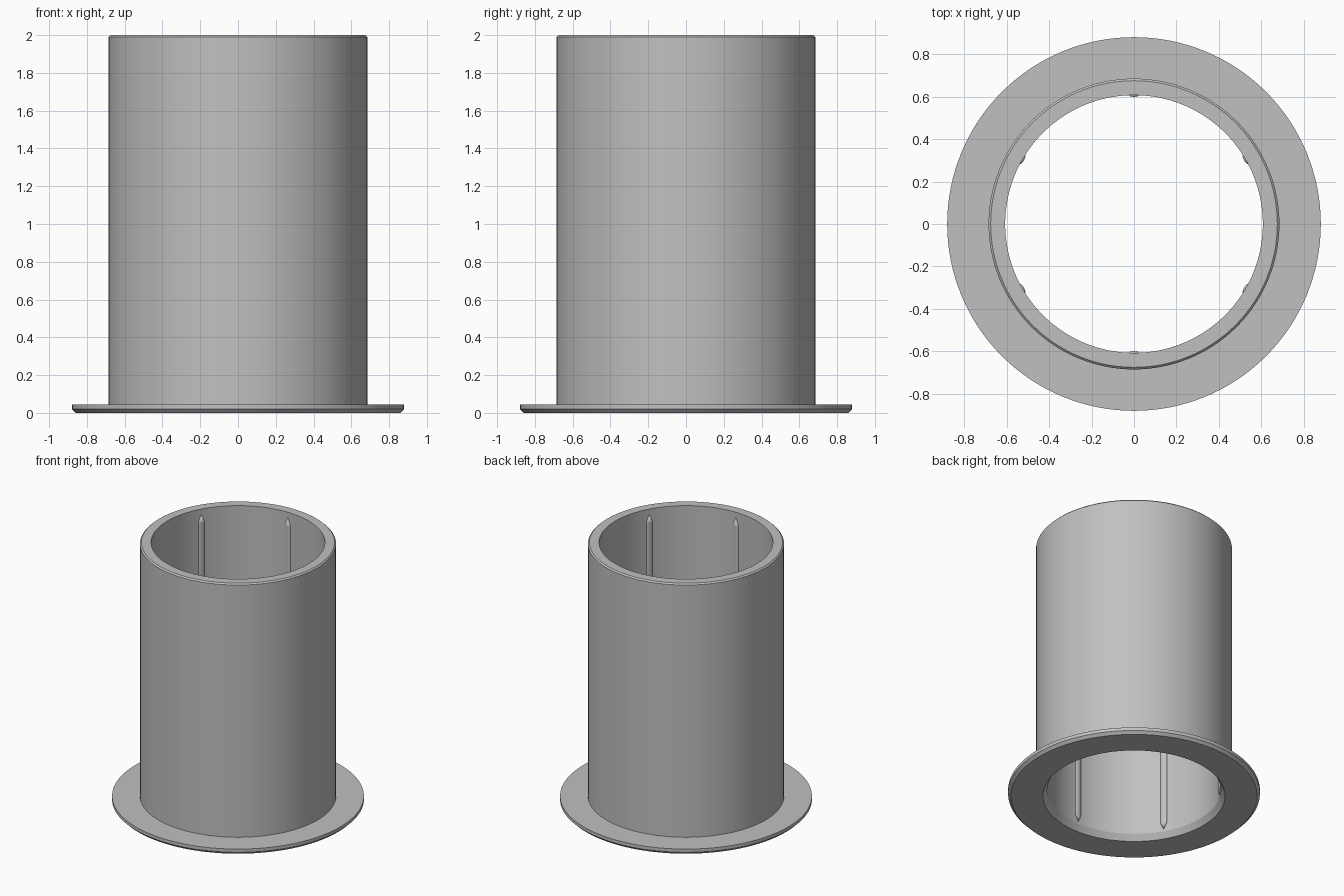
import bpy, bmesh, math
from mathutils import Matrix

cube = bpy.data.objects.get("Cube")
if cube:
    bpy.data.objects.remove(cube, do_unlink=True)

# One plain grey for everything
grey = bpy.data.materials.new("plain_grey")
grey.use_nodes = True
colour = (0.53, 0.53, 0.53, 1)
grey.diffuse_color = colour
grey.node_tree.nodes["Principled BSDF"].inputs["Base Color"].default_value = colour


def lathe(name, profile, steps, closed):
    """Spin a (radius, z) profile around the z axis."""
    bm = bmesh.new()
    verts = [bm.verts.new((r, 0, z)) for r, z in profile]
    edges = [bm.edges.new(pair) for pair in zip(verts, verts[1:])]
    if closed:
        edges.append(bm.edges.new((verts[-1], verts[0])))
    bmesh.ops.spin(bm, geom=verts + edges, cent=(0, 0, 0), axis=(0, 0, 1),
                   angle=math.tau, steps=steps, use_merge=True)
    bmesh.ops.remove_doubles(bm, verts=bm.verts, dist=1e-5)
    bmesh.ops.recalc_face_normals(bm, faces=bm.faces)
    mesh = bpy.data.meshes.new(name)
    bm.to_mesh(mesh)
    bm.free()
    mesh.materials.append(grey)
    obj = bpy.data.objects.new(name, mesh)
    bpy.context.collection.objects.link(obj)
    bpy.ops.object.select_all(action='DESELECT')
    obj.select_set(True)
    bpy.context.view_layer.objects.active = obj
    bpy.ops.object.shade_smooth_by_angle(angle=math.radians(25))
    return obj


# Flanged sleeve: chamfered flange, tube wall, chamfered rim, flared bore mouth
BORE = 0.607
lathe("flanged_sleeve", [
    (0.636, 0), (0.86, 0), (0.88, 0.02), (0.88, 0.045),
    (0.685, 0.045), (0.685, 1.99), (0.675, 2), (BORE, 2), (BORE, 0.045),
], 128, True)

# Six slim ribs inside the bore, tapering out at both ends
rib = lathe("bore_rib_1", [(0, 0.06), (1, 0.11), (1, 1.9), (0, 1.96)], 16, False)
rib.data.transform(Matrix.Translation((BORE, 0, 0)) @ Matrix.Diagonal((0.008, 0.024, 1, 1)))
for i in range(6):
    part = rib if i == 0 else rib.copy()
    part.name = f"bore_rib_{i + 1}"
    part.rotation_euler.z = math.radians(30 + 60 * i)
    if i:
        bpy.context.collection.objects.link(part)
